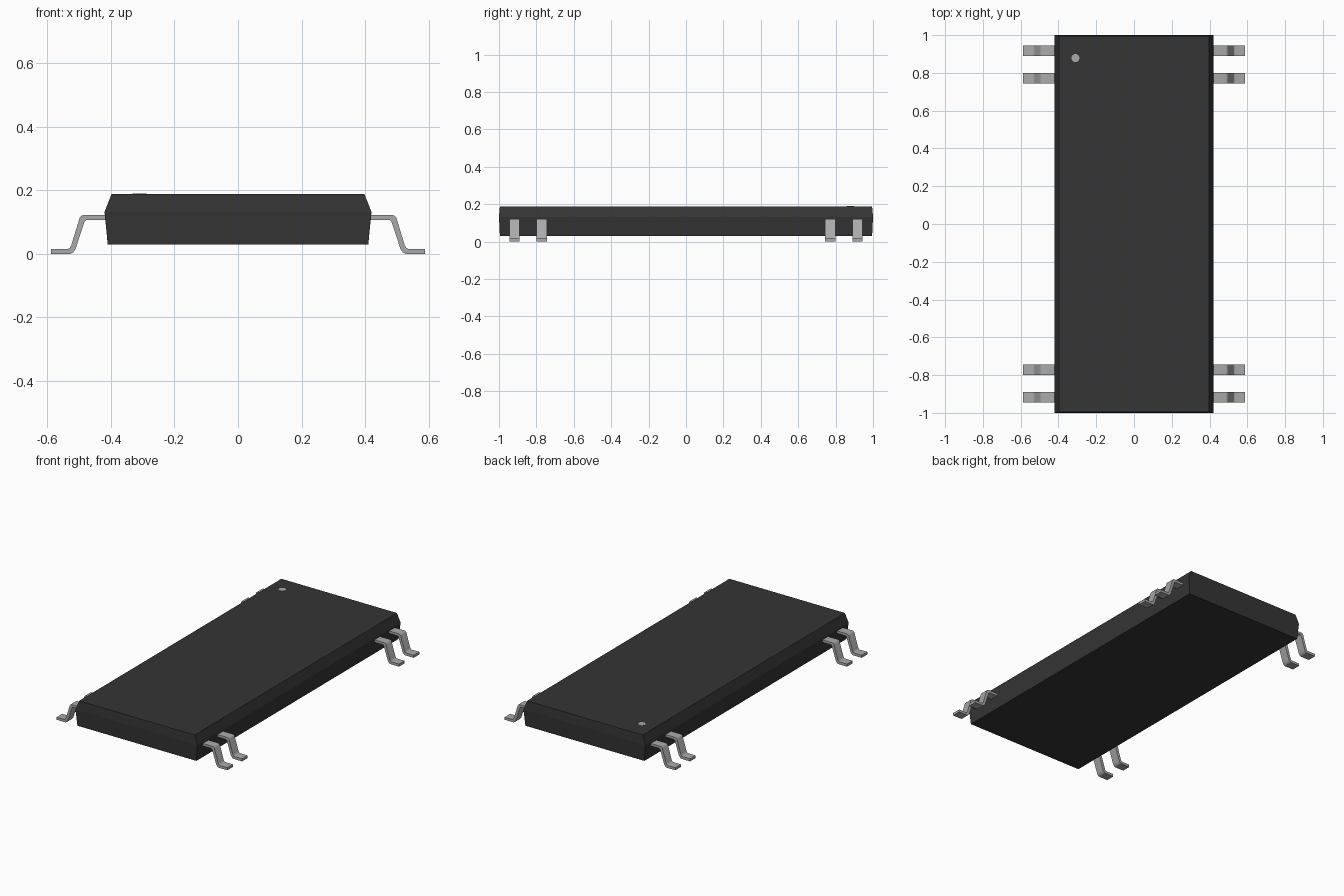
import bpy, bmesh, math

cube = bpy.data.objects.get("Cube")
if cube:
    bpy.data.objects.remove(cube, do_unlink=True)


def material(name, colour):
    mat = bpy.data.materials.new(name)
    mat.use_nodes = True
    mat.diffuse_color = colour
    mat.node_tree.nodes["Principled BSDF"].inputs["Base Color"].default_value = colour
    return mat


black = material("black plastic", (0.035, 0.035, 0.035, 1))
metal = material("grey metal", (0.40, 0.40, 0.40, 1))


def loft(name, rings, mat):
    """Skin a closed solid through rings that have equal point counts."""
    bm = bmesh.new()
    loops = [[bm.verts.new(p) for p in ring] for ring in rings]
    n = len(loops[0])
    for a, b in zip(loops, loops[1:]):
        for i in range(n):
            j = (i + 1) % n
            bm.faces.new((a[i], a[j], b[j], b[i]))
    bm.faces.new(loops[0])
    bm.faces.new(loops[-1])
    bmesh.ops.recalc_face_normals(bm, faces=bm.faces)
    mesh = bpy.data.meshes.new(name)
    bm.to_mesh(mesh)
    bm.free()
    mesh.materials.append(mat)
    obj = bpy.data.objects.new(name, mesh)
    bpy.context.collection.objects.link(obj)
    return obj


def rectangle(hx, hy, z):
    return [(-hx, -hy, z), (hx, -hy, z), (hx, hy, z), (-hx, hy, z)]


# Moulded body, widest at the parting line
loft("body", [rectangle(0.41, 0.995, 0.03),
              rectangle(0.42, 1.0, 0.132),
              rectangle(0.398, 0.995, 0.188)], black)

# Corner marker: a thin disc on the top face
def disc(z, r=0.022, n=10):
    return [(-0.31 + r * math.cos(2 * math.pi * i / n),
             0.878 + r * math.sin(2 * math.pi * i / n), z) for i in range(n)]


loft("corner_marker", [disc(0.186), disc(0.190)], metal)

# Gull-wing lead outline (x, z): upper side outwards, lower side back
LEAD = [(0.405, 0.122), (0.486, 0.122), (0.493, 0.120), (0.498, 0.114),
        (0.525, 0.026), (0.530, 0.018), (0.536, 0.016), (0.588, 0.016),
        (0.588, 0.0), (0.528, 0.0), (0.519, 0.004), (0.511, 0.016),
        (0.484, 0.098), (0.480, 0.105), (0.474, 0.107), (0.405, 0.107)]
HALF_WIDTH = 0.0275

for side, label in ((1, "left"), (-1, "right")):
    for k, y in enumerate((-0.917, -0.772, 0.772, 0.917), 1):
        rings = [[(side * x, y + dy, z) for x, z in LEAD]
                 for dy in (-HALF_WIDTH, HALF_WIDTH)]
        lead = loft(f"{label}_lead_{k}", rings, metal)
        bpy.ops.object.select_all(action="DESELECT")
        lead.select_set(True)
        bpy.context.view_layer.objects.active = lead
        bpy.ops.object.shade_smooth_by_angle(angle=math.radians(50))
